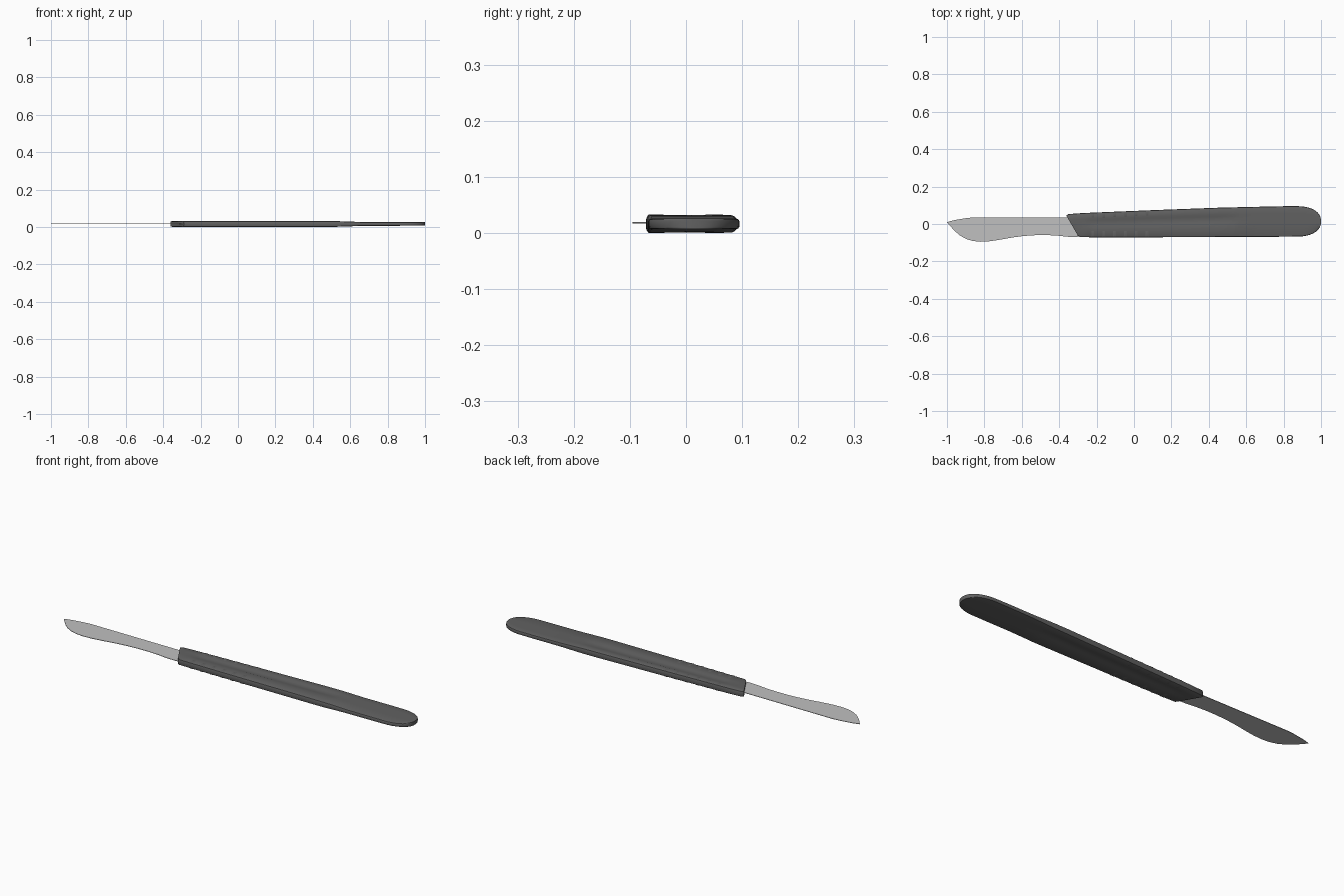
import bpy, bmesh, math

if "Cube" in bpy.data.objects:
    bpy.data.objects.remove(bpy.data.objects["Cube"])

ZC = 0.0162  # mid plane of the whole knife


def material(name, c):
    m = bpy.data.materials.new(name)
    m.diffuse_color = (c, c, c, 1)
    m.use_nodes = True
    m.node_tree.nodes["Principled BSDF"].inputs["Base Color"].default_value = m.diffuse_color
    return m


DARK = material("dark grey plastic", 0.12)
STEEL = material("light steel", 0.53)


def finish(bm, name, mat, angle=30):
    bmesh.ops.recalc_face_normals(bm, faces=bm.faces)
    me = bpy.data.meshes.new(name)
    bm.to_mesh(me)
    bm.free()
    me.materials.append(mat)
    ob = bpy.data.objects.new(name, me)
    bpy.context.collection.objects.link(ob)
    bpy.ops.object.select_all(action='DESELECT')
    ob.select_set(True)
    bpy.context.view_layer.objects.active = ob
    bpy.ops.object.shade_smooth_by_angle(angle=math.radians(angle))
    return ob


# Handle: cross-sections lofted along x
# station: x, lower y, upper y, half thickness, groove depth
stations = [
    (-0.362, -0.062, 0.045, 0.0135, 0),
    (-0.352, -0.070, 0.053, 0.0155, 0),
    (-0.28, -0.071, 0.058, 0.0155, 0),
    (-0.24, -0.071, 0.060, 0.0155, 0.003),
    (0.10, -0.071, 0.074, 0.0155, 0.004),
    (0.45, -0.070, 0.087, 0.0155, 0.004),
    (0.53, -0.070, 0.089, 0.0150, 0.003),
    (0.57, -0.069, 0.090, 0.0138, 0),
    (0.66, -0.069, 0.092, 0.0105, 0),
    (0.80, -0.068, 0.095, 0.0098, 0),
]
# rounded tail
for i in range(10):
    a = math.radians(i * 9.6)
    r = math.cos(a) ** 0.85
    stations.append((0.88 + 0.12 * math.sin(a) / math.sin(math.radians(86.4)),
                     0.014 - 0.081 * r, 0.014 + 0.081 * r, 0.0095, 0))

# half section: fraction of width, height fraction, share of groove depth
half = [(0, 0.55, 0), (0.012, 0.85, 0), (0.04, 1, 0), (0.42, 1, 0),
        (0.49, 1, 0.8), (0.59, 1, 1), (0.69, 1, 0.8), (0.76, 1, 0),
        (0.96, 1, 0), (0.988, 0.85, 0), (1, 0.55, 0)]
bm = bmesh.new()
rings = []
for x, y0, y1, h, g in stations:
    fade = max(0, min(1, (-0.02 - x) / 0.33))
    ring = []
    for side, pts in ((1, half), (-1, half[::-1])):
        for t, k, d in pts:
            ring.append(bm.verts.new((x + 0.062 * fade * (1 - t), y0 + (y1 - y0) * t,
                                      ZC + side * (h * k - g * d))))
    rings.append(ring)
n = len(rings[0])
for a, b in zip(rings, rings[1:]):
    for i in range(n):
        j = (i + 1) % n
        bm.faces.new((a[i], a[j], b[j], b[i]))
bm.faces.new(rings[0])
bm.faces.new(rings[-1])
finish(bm, "handle", DARK, 35)

# Grip ribs: small raised bars along both edges, on both faces
bm = bmesh.new()
for i in range(6):
    x = -0.22 + 0.058 * i
    top = 0.0605 + 0.04 * (x + 0.22)
    for y0, y1 in ((-0.069, -0.036), (top - 0.028, top - 0.002)):
        for s in (1, -1):
            base, peak = ZC + s * 0.0150, ZC + s * 0.0165
            lo = [bm.verts.new((x + dx, y, base)) for dx, y in
                  ((-0.009, y0), (0.009, y0), (0.009, y1), (-0.009, y1))]
            hi = [bm.verts.new((x + dx, y, peak)) for dx, y in
                  ((-0.004, y0 + 0.003), (0.004, y0 + 0.003),
                   (0.004, y1 - 0.005), (-0.004, y1 - 0.005))]
            bm.faces.new(lo)
            bm.faces.new(hi)
            for k in range(4):
                m = (k + 1) % 4
                bm.faces.new((lo[k], lo[m], hi[m], hi[k]))
finish(bm, "grip_ribs", DARK)

# Blade: thin plate with a curved belly, seated in the handle
outline = [(-1, 0.010), (-0.985, -0.008), (-0.96, -0.036), (-0.93, -0.062),
           (-0.895, -0.081), (-0.86, -0.091), (-0.82, -0.095), (-0.77, -0.092),
           (-0.71, -0.083), (-0.65, -0.072), (-0.59, -0.064), (-0.53, -0.060),
           (-0.47, -0.059), (-0.41, -0.062), (-0.36, -0.068), (-0.32, -0.069),
           (-0.24, -0.065), (-0.24, 0.035), (-0.86, 0.035), (-0.90, 0.031),
           (-0.96, 0.021)]
bm = bmesh.new()
face = bm.faces.new([bm.verts.new((x, y, ZC + 0.001)) for x, y in outline])
ext = bmesh.ops.extrude_face_region(bm, geom=[face], use_keep_orig=True)
bmesh.ops.translate(bm, vec=(0, 0, 0.0022),
                    verts=[v for v in ext["geom"] if isinstance(v, bmesh.types.BMVert)])
finish(bm, "blade", STEEL)
